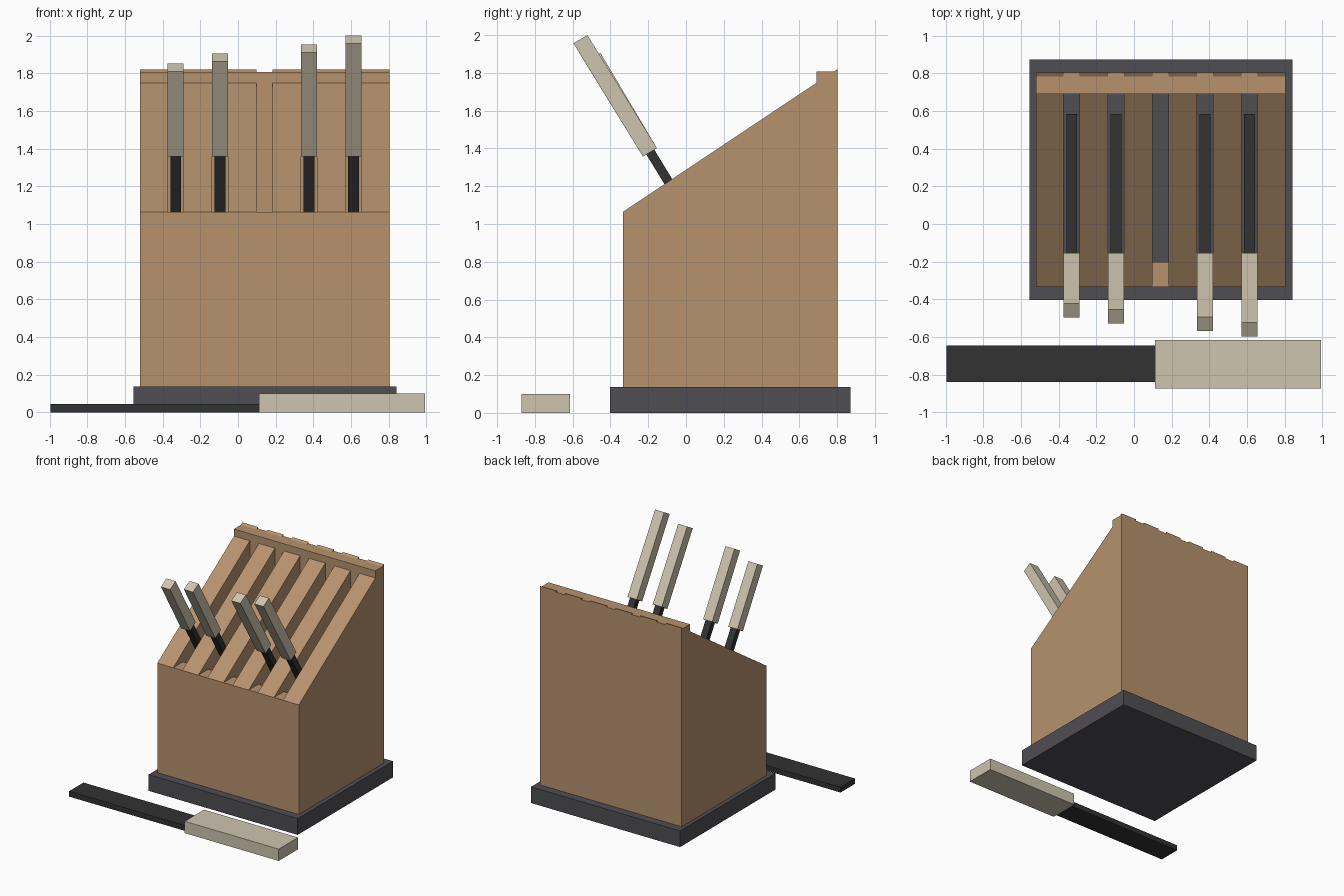
import bpy, bmesh

if "Cube" in bpy.data.objects:
    bpy.data.objects.remove(bpy.data.objects["Cube"])


def material(name, rgb):
    m = bpy.data.materials.new(name)
    m.diffuse_color = (*rgb, 1)
    m.use_nodes = True
    m.node_tree.nodes["Principled BSDF"].inputs["Base Color"].default_value = m.diffuse_color
    return m


WOOD = material("warm_wood", (0.47, 0.29, 0.155))
BASE = material("charcoal_grey", (0.078, 0.075, 0.085))
STEEL = material("near_black", (0.032, 0.032, 0.032))
GRIP = material("pale_beige", (0.62, 0.555, 0.43))


def prism(name, profile, x0, x1, mat):
    """Extrude a (y, z) profile along x."""
    bm = bmesh.new()
    face = bm.faces.new([bm.verts.new((x0, y, z)) for y, z in profile])
    ext = bmesh.ops.extrude_face_region(bm, geom=[face])
    moved = [v for v in ext["geom"] if isinstance(v, bmesh.types.BMVert)]
    bmesh.ops.translate(bm, verts=moved, vec=(x1 - x0, 0, 0))
    bmesh.ops.recalc_face_normals(bm, faces=bm.faces)
    me = bpy.data.meshes.new(name)
    bm.to_mesh(me)
    bm.free()
    me.materials.append(mat)
    ob = bpy.data.objects.new(name, me)
    bpy.context.collection.objects.link(ob)
    return ob


def box(name, x, y, z, mat):
    prof = [(y[0], z[0]), (y[1], z[0]), (y[1], z[1]), (y[0], z[1])]
    return prism(name, prof, x[0], x[1], mat)


# plinth under the block
FLOOR = 0.137
box("plinth", (-0.555, 0.84), (-0.402, 0.872), (0, FLOOR), BASE)

# sloped dividers with five open slots between them
LEFT, RIGHT, FRONT, BACK = -0.521, 0.803, -0.334, 0.803
SLOT, PITCH = 0.085, 0.2357
centres = [0.141 + (i - 2) * PITCH for i in range(5)]
edges = [LEFT] + [c + s * SLOT / 2 for c in centres for s in (-1, 1)] + [RIGHT]
slope = [(FRONT, FLOOR), (BACK, FLOOR), (BACK, 1.82), (FRONT, 1.064)]
# outer dividers and inner dividers carry the raised back bar
barred = [(FRONT, FLOOR), (BACK, FLOOR), (BACK, 1.82), (0.783, 1.807),
          (0.69, 1.807), (0.69, 1.747), (FRONT, 1.064)]
for i in range(6):
    prism(f"divider_{i + 1}", barred, edges[2 * i], edges[2 * i + 1], WOOD)

# front and back walls closing each slot
for i in range(5):
    span = (edges[2 * i + 1], edges[2 * i + 2])
    box(f"slot_front_{i + 1}", span, (FRONT, -0.202), (FLOOR, 1.064), WOOD)
    box(f"slot_back_{i + 1}", span, (0.69, BACK), (FLOOR, 1.807), WOOD)

# four tilted knives; handle tops (back corner y, z) grow from left to right
tops = {0: (-0.423, 1.853), 1: (-0.453, 1.906), 3: (-0.494, 1.953), 4: (-0.522, 2.0)}
for i, (y, z) in tops.items():
    c = centres[i]
    handle = [(-0.228, 1.357), (-0.154, 1.402), (y, z), (y - 0.074, z - 0.043)]
    blade = [(-0.21, 1.368), (-0.168, 1.394), (0.58, 0.165), (0.54, 0.14)]
    prism(f"knife_handle_{i + 1}", handle, c - 0.0425, c + 0.0425, GRIP)
    prism(f"knife_blade_{i + 1}", blade, c - 0.029, c + 0.029, STEEL)

# loose knife lying in front
box("loose_blade", (-0.995, 0.112), (-0.838, -0.645), (0, 0.045), STEEL)
box("loose_handle", (0.112, 0.992), (-0.872, -0.615), (0, 0.1), GRIP)
